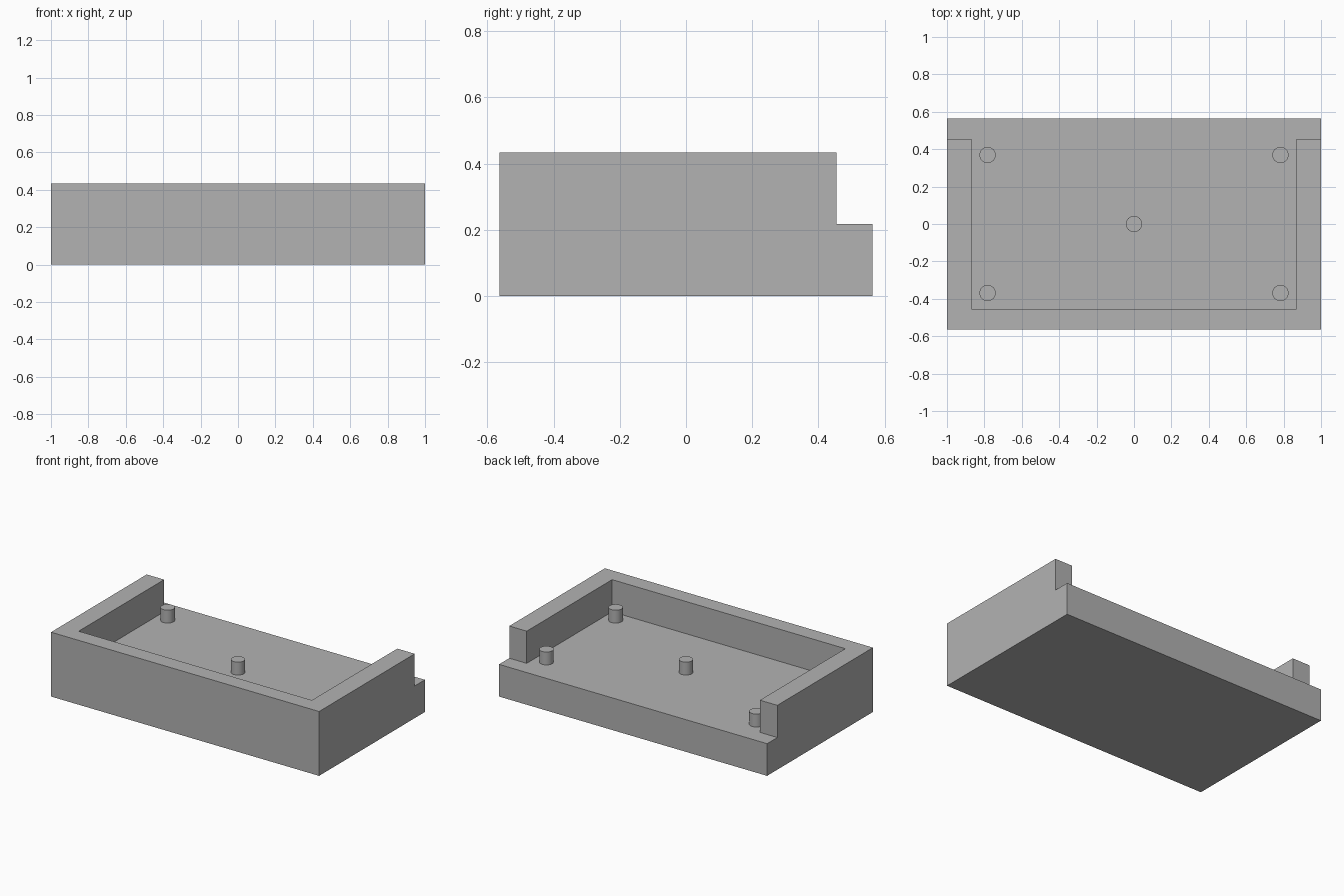
import bpy
import bmesh
import math
from mathutils import Matrix, Vector

default = bpy.data.objects.get("Cube")
if default:
    bpy.data.objects.remove(default, do_unlink=True)

HALF_X, HALF_Y = 1.0, 0.564        # outer footprint
INNER_X, INNER_Y = 0.87, 0.455     # inside faces of the walls
FLOOR, RIM = 0.217, 0.434          # floor and wall-top heights
PEG_X, PEG_Y, PEG_R, PEG_H = 0.783, 0.369, 0.0435, 0.087

grey = bpy.data.materials.new("plain grey")
grey.use_nodes = True
grey.diffuse_color = (0.448, 0.448, 0.448, 1)
grey.node_tree.nodes["Principled BSDF"].inputs["Base Color"].default_value = grey.diffuse_color


def finish(bm, name):
    """Turn a bmesh into a named grey object."""
    bmesh.ops.recalc_face_normals(bm, faces=bm.faces)
    mesh = bpy.data.meshes.new(name)
    bm.to_mesh(mesh)
    bm.free()
    mesh.materials.append(grey)
    obj = bpy.data.objects.new(name, mesh)
    bpy.context.collection.objects.link(obj)
    return obj


# Tray: a thick slab whose top is divided along the wall lines
bm = bmesh.new()
size = Matrix.Diagonal((2 * HALF_X, 2 * HALF_Y, FLOOR, 1))
bmesh.ops.create_cube(bm, size=1, matrix=Matrix.Translation((0, 0, FLOOR / 2)) @ size)
for axis, offset in ((Vector((1, 0, 0)), INNER_X), (Vector((0, 1, 0)), INNER_Y)):
    for side in (-1, 1):
        bmesh.ops.bisect_plane(bm, geom=bm.verts[:] + bm.edges[:] + bm.faces[:],
                               plane_co=axis * offset * side, plane_no=axis)

# Raise the front and side walls, leaving the back open
bm.normal_update()
walls = []
for face in bm.faces:
    c = face.calc_center_median()
    in_wall = abs(c.x) > INNER_X or c.y < -INNER_Y
    if face.normal.z > 0.9 and in_wall and c.y < INNER_Y:
        walls.append(face)
raised = bmesh.ops.extrude_face_region(bm, geom=walls)["geom"]
bmesh.ops.translate(bm, vec=(0, 0, RIM - FLOOR),
                    verts=[g for g in raised if isinstance(g, bmesh.types.BMVert)])
bmesh.ops.dissolve_limit(bm, angle_limit=math.radians(1), verts=bm.verts, edges=bm.edges)
finish(bm, "tray")

# Locating pegs: one in the centre and one near each corner
pegs = {"centre_peg": (0, 0)}
for x_name, sx in (("left", 1), ("right", -1)):
    for y_name, sy in (("front", -1), ("back", 1)):
        pegs[f"{y_name}_{x_name}_peg"] = (sx * PEG_X, sy * PEG_Y)

for name, (x, y) in pegs.items():
    bm = bmesh.new()
    bmesh.ops.create_cone(bm, cap_ends=True, segments=32, radius1=PEG_R, radius2=PEG_R,
                          depth=PEG_H, matrix=Matrix.Translation((x, y, FLOOR + PEG_H / 2)))
    peg = finish(bm, name)
    bpy.ops.object.select_all(action="DESELECT")
    peg.select_set(True)
    bpy.context.view_layer.objects.active = peg
    bpy.ops.object.shade_smooth_by_angle(angle=math.radians(30))
